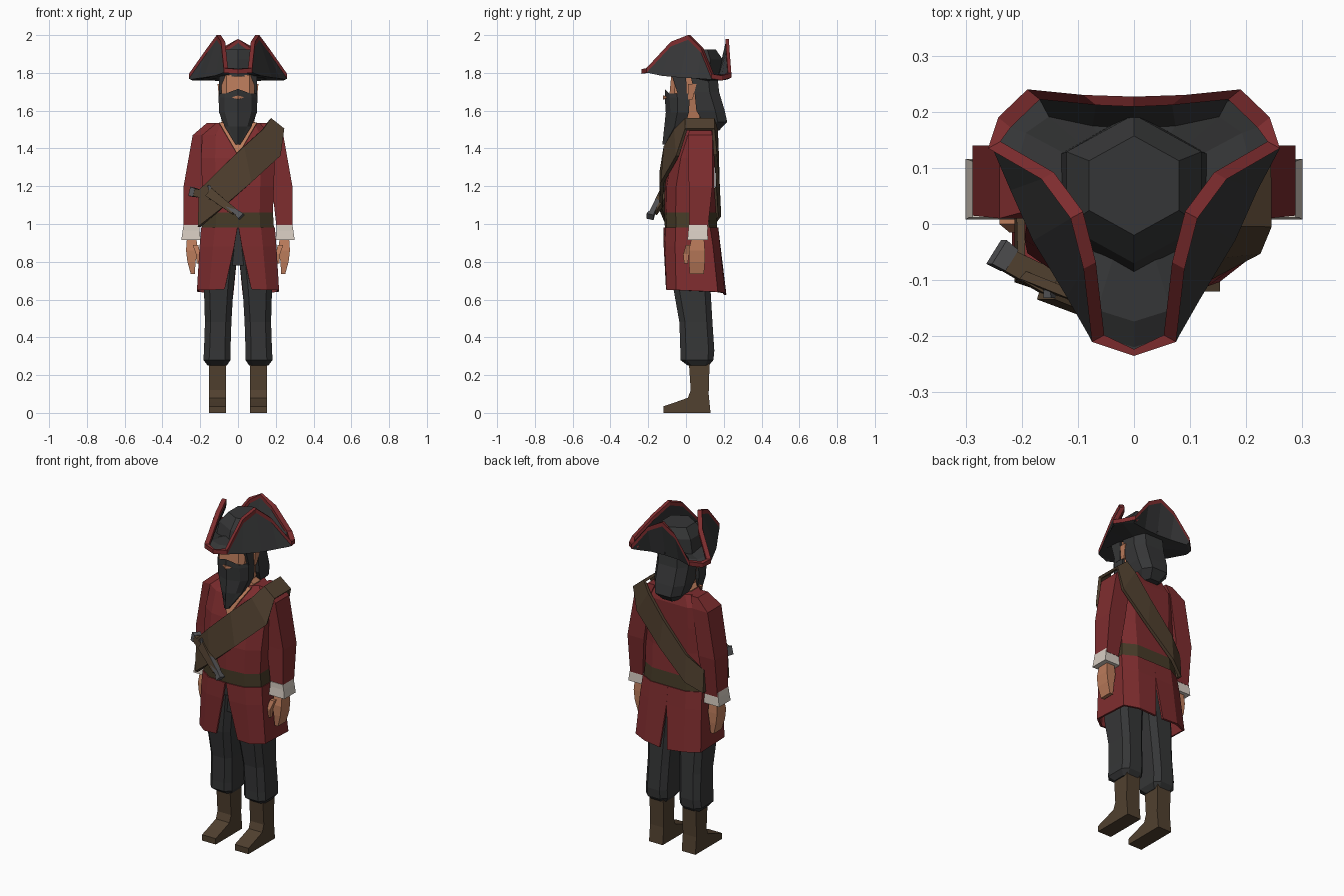
import bpy, bmesh
from mathutils import Vector

cube = bpy.data.objects.get("Cube")
if cube:
    bpy.data.objects.remove(cube)


def material(name, r, g, b):
    m = bpy.data.materials.new(name)
    m.use_nodes = True
    m.diffuse_color = (r, g, b, 1)
    m.node_tree.nodes["Principled BSDF"].inputs["Base Color"].default_value = (r, g, b, 1)
    return m


RED = material("coat_red", .21, .026, .028)
BLACK = material("charcoal", .036, .037, .038)
SKIN = material("skin", .50, .20, .105)
BROWN = material("leather_brown", .082, .052, .029)
OLIVE = material("belt_olive", .062, .044, .021)
WHITE = material("cuff_white", .68, .61, .54)
METAL = material("gun_metal", .09, .09, .095)


def loft(name, rings, mats, caps=True, closed=True, mirror=False, thick=0, loop=False):
    """Bridge equal-length rings; mats is one material or one per band."""
    bands = mats if isinstance(mats, list) else [mats] * len(rings)
    bm = bmesh.new()
    rows = [[bm.verts.new(p) for p in ring] for ring in rings]
    slots = list(dict.fromkeys(bands))
    n = len(rings[0])
    for i in range(len(rows) if loop else len(rows) - 1):
        a, b = rows[i], rows[(i + 1) % len(rows)]
        for j in range(n if closed else n - 1):
            k = (j + 1) % n
            bm.faces.new((a[j], a[k], b[k], b[j])).material_index = slots.index(bands[i])
    if caps and closed and not loop:
        bm.faces.new(rows[0]).material_index = slots.index(bands[0])
        bm.faces.new(rows[-1]).material_index = slots.index(bands[len(rows) - 2])
    bmesh.ops.recalc_face_normals(bm, faces=bm.faces)
    mesh = bpy.data.meshes.new(name)
    bm.to_mesh(mesh)
    bm.free()
    ob = bpy.data.objects.new(name, mesh)
    bpy.context.collection.objects.link(ob)
    for m in slots:
        mesh.materials.append(m)
    if thick:
        s = ob.modifiers.new("thickness", "SOLIDIFY")
        s.thickness, s.offset = thick, 0
    if mirror:
        ob.modifiers.new("mirror", "MIRROR").use_mirror_merge = False
    return ob


def box(z, x0, x1, y0, y1, c=0):
    """Horizontal rectangle ring, optionally chamfered."""
    if not c:
        return [(x0, y0, z), (x1, y0, z), (x1, y1, z), (x0, y1, z)]
    return [(x0 + c, y0, z), (x1 - c, y0, z), (x1, y0 + c, z), (x1, y1 - c, z),
            (x1 - c, y1, z), (x0 + c, y1, z), (x0, y1 - c, z), (x0, y0 + c, z)]


def both(half):
    """Complete a ring from its +x half, which starts and ends on x = 0."""
    return half + [(-x, y, z) for x, y, z in reversed(half[1:-1])]


def body_ring(z, w, front, back):
    return both([(0, front, z), (w * .62, front + .01, z), (w, front + .06, z),
                 (w, back - .04, z), (w * .6, back, z), (0, back, z)])


def bar(name, p, q, r0, r1, mat, sides=4):
    """Faceted rod between two points."""
    p, q = Vector(p), Vector(q)
    u = (q - p).cross(Vector((0, 1, 0))).normalized()
    v = (q - p).cross(u).normalized()
    corners = [u + v, v - u, -u - v, u - v]
    return loft(name, [[p + c * r0 for c in corners], [q + c * r1 for c in corners]], mat)


# Boots
boot = [(-.12, 0), (-.12, .035), (-.06, .055), (.01, .08), (.025, .12), (.015, .27),
        (.125, .27), (.12, .1), (.13, 0)]
loft("boot", [[(x, y, z) for y, z in boot] for x in (.063, .153)], BROWN, mirror=True)

# Trousers
loft("trouser_leg", [box(.25, .06, .16, .01, .12, .02), box(.28, .04, .183, -.03, .145, .03),
                     box(.33, .04, .18, -.03, .15, .03), box(.48, .035, .175, -.035, .14, .03),
                     box(.65, .025, .18, -.065, .13, .03), box(.88, .0, .17, -.075, .13, .03)],
     BLACK, mirror=True)
loft("hips", [box(.78, -.15, .15, -.06, .12, .03), box(1, -.16, .16, -.07, .13, .03)], BLACK)

# Coat body with the belt as its lowest band
loft("coat_body", [body_ring(.98, .19, -.112, .165), body_ring(1.06, .185, -.115, .16),
                   body_ring(1.2, .19, -.112, .15), body_ring(1.35, .195, -.088, .15),
                   body_ring(1.47, .19, -.05, .15), body_ring(1.535, .14, -.005, .13)],
     [OLIVE, RED, RED, RED, RED])

# Coat skirt, split at the front and the back
loft("coat_skirt", [
    [(.003, -.112, .98), (.12, -.102, .98), (.19, -.052, .98), (.19, .125, .98), (.114, .165, .98), (0, .165, .98)],
    [(.02, -.112, .88), (.13, -.105, .88), (.198, -.055, .88), (.197, .14, .88), (.12, .175, .88), (0, .177, .88)],
    [(.07, -.1, .655), (.15, -.098, .65), (.212, -.05, .65), (.21, .165, .64), (.13, .2, .635), (.025, .208, .625)]],
     RED, closed=False, mirror=True, thick=.012)

# Open collar and neck
loft("chest_skin", [[(-x, y, z), (x, y, z)] for x, y, z in
                    ((.004, -.092, 1.37), (.062, -.058, 1.47), (.1, -.014, 1.535))],
     SKIN, closed=False, thick=.008)
loft("neck", [box(1.45, -.09, .09, -.03, .11, .03), box(1.54, -.09, .09, -.01, .11, .03),
              box(1.57, -.06, .06, -.03, .09, .03), box(1.66, -.06, .06, -.03, .09, .03)], SKIN)

# Arms, cuffs and hands
loft("sleeve", [box(1.535, .12, .165, .03, .125), box(1.47, .14, .24, .01, .14),
                box(1.2, .18, .288, .015, .14), box(.97, .205, .288, .015, .115)], RED, mirror=True)
loft("cuff", [box(.995, .205, .288, .012, .112), box(.965, .203, .293, .012, .114),
              box(.915, .198, .3, .008, .116)], WHITE, mirror=True)
loft("hand", [box(.93, .22, .27, .03, .095), box(.86, .215, .275, .015, .1),
              box(.8, .225, .268, .015, .1), box(.735, .228, .25, .02, .095)], SKIN, mirror=True)
loft("thumb", [box(.89, .21, .24, -.0, .03), box(.84, .2, .222, -.015, .015),
               box(.79, .205, .22, -.01, .01)], SKIN, mirror=True)

# Shoulder strap: upper and lower edge around the torso
strap = [((.17, 0, 1.555), (.24, 0, 1.5)), ((.13, -.055, 1.5), (.222, -.045, 1.36)),
         ((.03, -.11, 1.41), (.07, -.125, 1.22)), ((-.1, -.13, 1.285), (-.09, -.135, 1.08)),
         ((-.2, -.09, 1.18), (-.205, -.1, .985)), ((-.205, .13, 1.12), (-.205, .14, .985)),
         ((-.12, .165, 1.2), (-.12, .178, 1.04)), ((.03, .165, 1.37), (.05, .17, 1.2)),
         ((.13, .16, 1.5), (.21, .155, 1.37)), ((.17, .145, 1.555), (.24, .145, 1.5))]
loft("shoulder_strap", strap, BROWN, closed=False, loop=True, thick=.018)

# Pistol tucked under the strap
bar("pistol_stock", (-.225, -.065, 1.165), (-.13, -.115, 1.15), .02, .024, BROWN)
bar("pistol_butt_cap", (-.245, -.05, 1.17), (-.222, -.065, 1.165), .025, .022, METAL)
bar("pistol_body", (-.15, -.11, 1.165), (-.02, -.17, 1.065), .026, .017, BROWN)
bar("pistol_barrel", (-.14, -.125, 1.172), (.012, -.185, 1.045), .012, .014, METAL)
bar("pistol_muzzle", (0, -.182, 1.055), (.018, -.19, 1.038), .016, .019, METAL)
bar("pistol_hammer", (-.14, -.12, 1.165), (-.155, -.125, 1.205), .011, .007, METAL)

# Head
loft("head", [box(1.56, -.07, .07, -.07, .09, .02), box(1.68, -.087, .087, -.088, .11, .025),
              box(1.79, -.087, .087, -.078, .11, .025)], SKIN)


def beard_ring(w, front, back, z, drop=0):
    return both([(0, front, z), (w * .7, front + .025, z - drop), (w, (front + back) / 2, z - drop),
                 (w * .95, back, z - drop), (0, back, z - drop)])


loft("beard", [beard_ring(.012, -.125, -.1, 1.42), beard_ring(.07, -.115, -.005, 1.515),
               beard_ring(.1, -.107, .015, 1.59), beard_ring(.103, -.112, .02, 1.67),
               beard_ring(.098, -.112, .015, 1.715, .025)], BLACK)
loft("mouth", [[(-.03, -.1, 1.668), (0, -.118, 1.66), (.03, -.1, 1.668)],
               [(-.02, -.104, 1.675), (0, -.118, 1.68), (.02, -.104, 1.675)]],
     SKIN, closed=False, thick=.006)
loft("sideburn", [box(1.66, .07, .102, -.035, .005), box(1.79, .068, .1, -.075, .0)],
     BLACK, mirror=True)
loft("ear", [box(1.66, .085, .1, .01, .035), box(1.74, .085, .108, .01, .055)], SKIN, mirror=True)


# Hair hanging at the back
def hair_ring(z, w, front, back):
    return both([(0, front, z), (w, front, z), (w, back - .05, z), (w * .6, back, z), (0, back, z)])


loft("hair", [hair_ring(1.495, .05, .13, .175), hair_ring(1.54, .085, .09, .218),
              hair_ring(1.6, .1, .055, .205), hair_ring(1.7, .103, .045, .175),
              hair_ring(1.8, .1, .02, .165)], BLACK)

# Three-cornered hat: outer wall, red edge, inner wall
bottom = both([(0, -.225, 1.80), (.08, -.2, 1.80), (.12, -.13, 1.785), (.18, -.03, 1.775),
               (.22, .06, 1.77), (.25, .13, 1.765), (.235, .185, 1.76), (.185, .22, 1.765),
               (.09, .2, 1.77), (0, .195, 1.77)])
rim = both([(0, -.235, 1.82), (.075, -.21, 1.825), (.09, -.08, 1.965), (.113, .01, 2.0),
            (.165, .08, 1.93), (.26, .135, 1.795), (.242, .19, 1.785), (.19, .24, 1.80),
            (.09, .23, 1.93), (0, .227, 1.98)])
centre = Vector((0, .06, 0))


def shrink(ring, s, dz):
    return [centre + Vector(((p[0]) * s, (p[1] - .06) * s, p[2] + dz)) for p in ring]


inner = [(x - (.022 if x > .01 else -.022 if x < -.01 else 0),
          y + (.012 if y < 0 else -.018 if y > .18 else .012), z) for x, y, z in rim]
edge = [(x, y, z - .025) for x, y, z in rim]
floor = shrink(bottom, .82, .025)
loft("hat_brim", [shrink(bottom, .4, -.002), bottom, edge, rim, inner,
                  [(x, y, z - .022) for x, y, z in inner], floor, shrink(floor, .4, 0)],
     [BLACK, BLACK, RED, RED, RED, BLACK, BLACK])


# Hat crown
def crown_ring(z, w, front, back):
    side = (back - front) * .25
    return both([(0, front, z), (w, front + side, z), (w, back - side, z), (0, back, z)])


loft("hat_crown", [crown_ring(1.78, .13, -.1, .2), crown_ring(1.87, .12, -.07, .195),
                   crown_ring(1.925, .08, -.02, .157)], BLACK)
